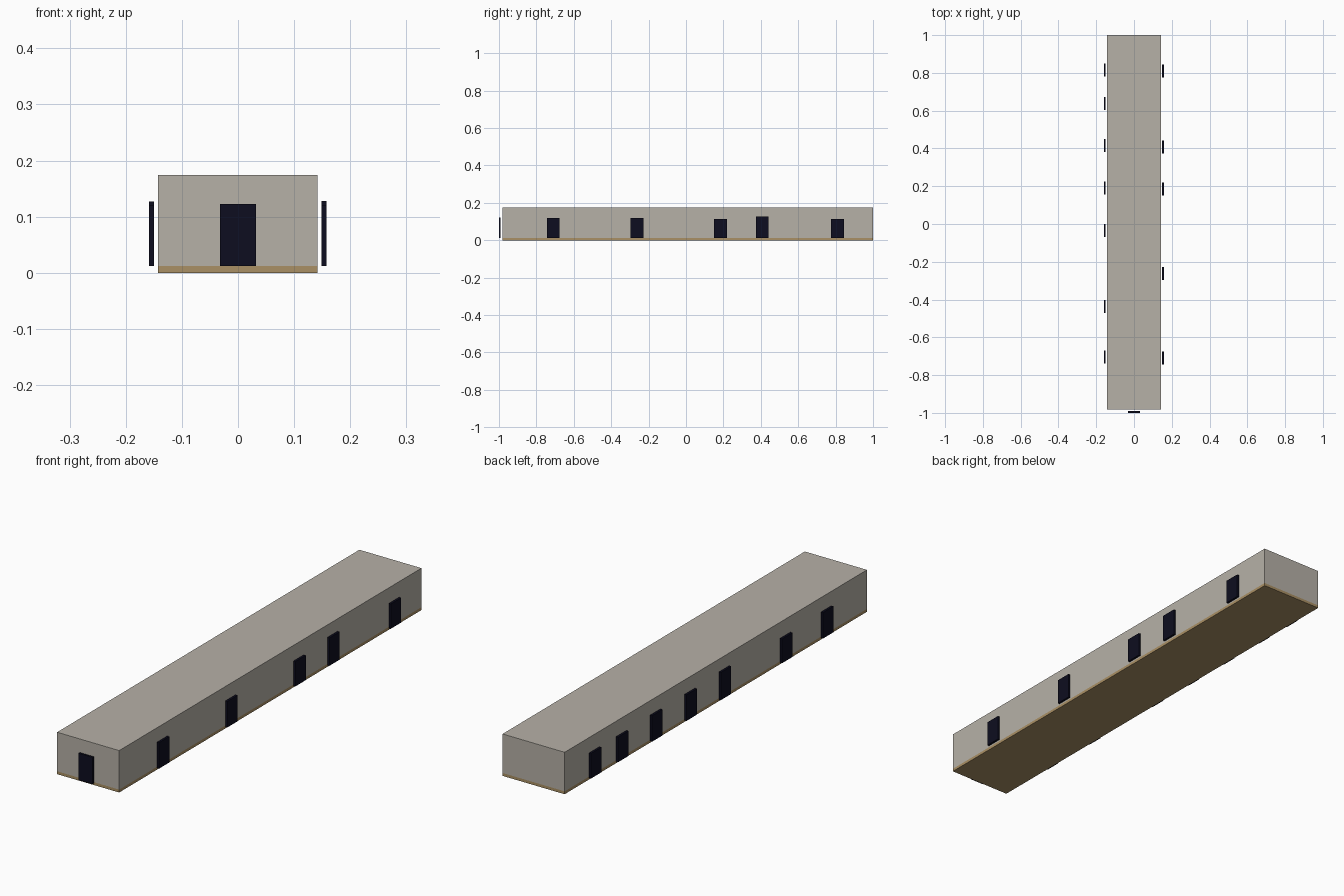
import bpy
import bmesh
from mathutils import Matrix, Vector

default = bpy.data.objects.get("Cube")
if default:
    bpy.data.objects.remove(default, do_unlink=True)


def material(name, rgb):
    m = bpy.data.materials.new(name)
    m.use_nodes = True
    m.diffuse_color = (*rgb, 1)
    m.node_tree.nodes["Principled BSDF"].inputs["Base Color"].default_value = (*rgb, 1)
    return m


WALL = material("warm_grey", (0.47, 0.44, 0.39))
FLOOR = material("tan", (0.40, 0.28, 0.13))
DOOR = material("dark_navy", (0.004, 0.004, 0.014))


def box(name, low, high, mat):
    """Axis-aligned box between two corners."""
    low, high = Vector(low), Vector(high)
    bm = bmesh.new()
    bmesh.ops.create_cube(bm, size=1, matrix=Matrix.Translation((low + high) / 2)
                          @ Matrix.Diagonal((*(high - low), 1)))
    mesh = bpy.data.meshes.new(name)
    bm.to_mesh(mesh)
    bm.free()
    mesh.materials.append(mat)
    obj = bpy.data.objects.new(name, mesh)
    bpy.context.collection.objects.link(obj)
    return obj


# Long hall on a thin floor slab
X0, X1, Y0, Y1 = -0.143, 0.142, -0.982, 1.0
SILL, TOP = 0.012, 0.174
box("floor_slab", (X0, Y0, 0), (X1, Y1, SILL), FLOOR)
box("hall_walls", (X0, Y0, SILL), (X1, Y1, TOP), WALL)

# Front door panel, standing just off the wall
box("front_door", (-0.032, -1.0, SILL), (0.032, -0.991, 0.123), DOOR)

# Side door panels: centre along the hall, and top height
left_doors = [(-0.71, 0.12), (-0.262, 0.12), (0.185, 0.115), (0.407, 0.128), (0.81, 0.115)]
right_doors = [(-0.705, 0.12), (-0.437, 0.113), (-0.035, 0.127), (0.19, 0.12),
               (0.415, 0.12), (0.638, 0.116), (0.815, 0.116)]
HALF = 0.034
for side, inner, outer, doors in (("left", 0.149, 0.158, left_doors),
                                  ("right", -0.159, -0.150, right_doors)):
    for i, (y, top) in enumerate(doors, 1):
        box(f"{side}_door_{i}", (min(inner, outer), y - HALF, SILL),
            (max(inner, outer), y + HALF, top), DOOR)
